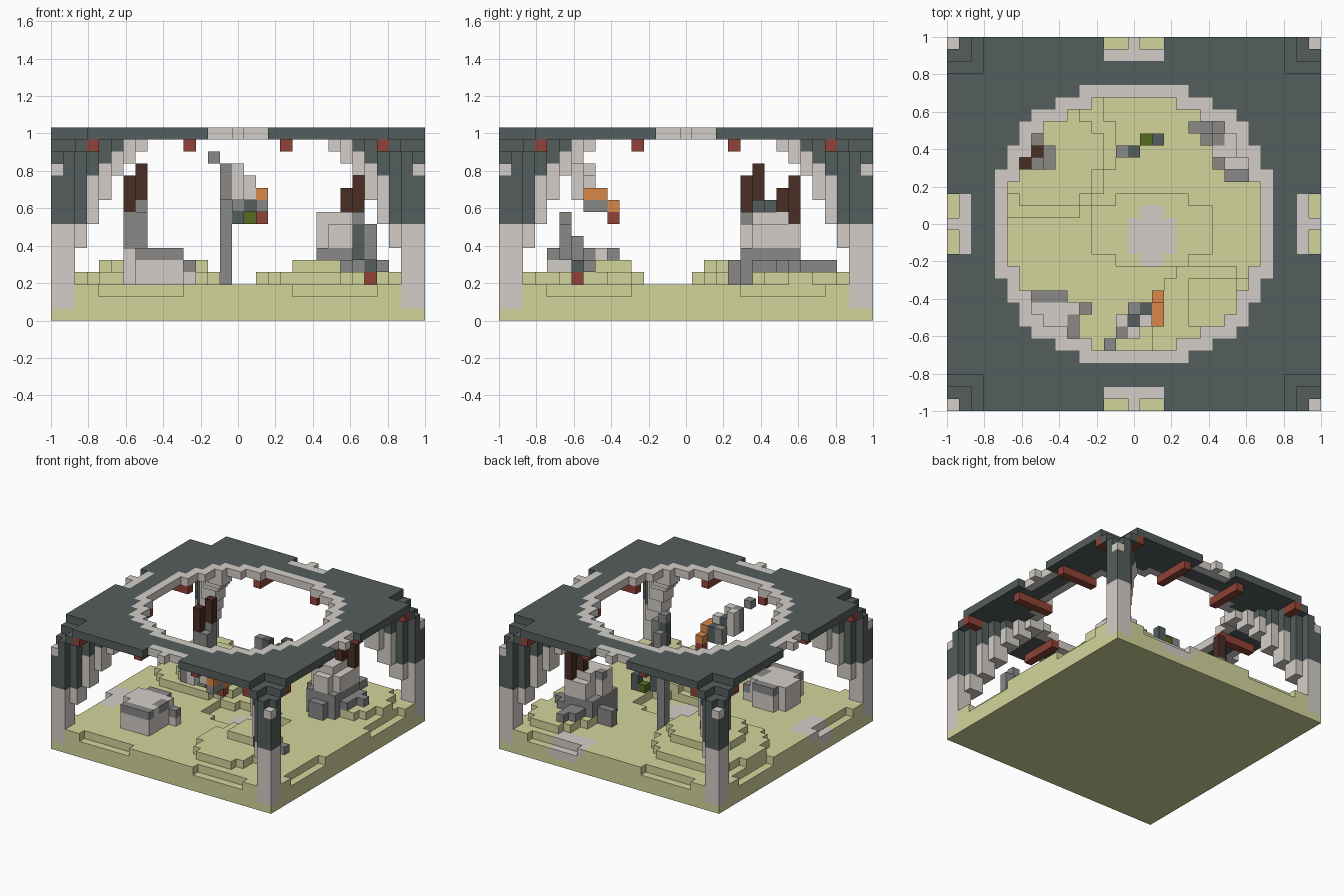
import bpy
import bmesh
from mathutils import Vector

cube = bpy.data.objects.get("Cube")
if cube:
    bpy.data.objects.remove(cube, do_unlink=True)

V = 2 / 31            # block size
E = 15                # outermost block index
SIGNS = [(sx, sy) for sx in (-1, 1) for sy in (-1, 1)]


def linear(c):
    c /= 255
    return c / 12.92 if c <= 0.04 else ((c + 0.055) / 1.055) ** 2.4


def material(name, r, g, b):
    m = bpy.data.materials.new(name)
    m.use_nodes = True
    colour = (linear(r), linear(g), linear(b), 1)
    m.diffuse_color = colour
    m.node_tree.nodes["Principled BSDF"].inputs["Base Color"].default_value = colour
    return m


MATS = [
    material("grass", 211, 213, 156),
    material("pale_stone", 212, 206, 200),
    material("slate", 84, 94, 93),
    material("grey_stone", 136, 136, 135),
    material("red_clay", 142, 66, 55),
    material("dark_wood", 73, 45, 36),
    material("orange_clay", 217, 135, 71),
    material("moss", 86, 107, 33),
]
GRASS, PALE, SLATE, GREY, RED, WOOD, ORANGE, MOSS = range(len(MATS))


def fill(cells, xs, ys, zs, mat):
    """Fill a box of blocks; each range is an inclusive (low, high) pair."""
    for x in range(xs[0], xs[1] + 1):
        for y in range(ys[0], ys[1] + 1):
            for z in range(zs[0], zs[1] + 1):
                cells[x, y, z] = mat


def column(cells, x, y, low, high, mat):
    fill(cells, (x, x), (y, y), (low, high), mat)


def build(name, cells):
    """Make one object from the exposed faces of its blocks."""
    bm = bmesh.new()
    corners = {}

    def vert(p):
        key = tuple(round(c) for c in p)
        if key not in corners:
            corners[key] = bm.verts.new(((key[0] - 0.5) * V, (key[1] - 0.5) * V, key[2] * V))
        return corners[key]

    for cell, mat in cells.items():
        centre = Vector(cell) + Vector((0.5, 0.5, 0.5))
        for axis in range(3):
            for sign in (-1, 1):
                n = Vector((0, 0, 0))
                n[axis] = sign
                if tuple(round(c) for c in Vector(cell) + n) in cells:
                    continue
                u = Vector((0, 0, 0))
                u[(axis + 1) % 3] = 0.5
                w = n.cross(u)
                mid = centre + n / 2
                quad = [vert(mid + p) for p in (-u - w, u - w, u + w, w - u)]
                bm.faces.new(quad).material_index = mat
    bmesh.ops.dissolve_limit(bm, angle_limit=0.01, verts=bm.verts, edges=bm.edges,
                             delimit={'MATERIAL', 'NORMAL'})
    mesh = bpy.data.meshes.new(name)
    bm.to_mesh(mesh)
    bm.free()
    for m in MATS:
        mesh.materials.append(m)
    obj = bpy.data.objects.new(name, mesh)
    bpy.context.collection.objects.link(obj)


def inside(x, y, cx, cy, rx, ry):
    return ((x - cx) / rx) ** 2 + ((y - cy) / ry) ** 2 < 1


# Ground: slab, sunken middle, terraced hills and bare stone patches
HILLS = [(6, -8.5, 4.6, 5, 4), (6.5, -6.5, 2.4, 2.2, 5),
         (-8, 6.5, 6.4, 6.4, 4), (-7, 5.7, 4.3, 4.3, 5),
         (10.5, 9.5, 3.6, 4.2, 4)]
ground = {}
for x in range(-E, E + 1):
    for y in range(-E, E + 1):
        if min(abs(x), abs(y)) >= 14:
            top = 1
        else:
            top = 3
            if inside(x, y, 1.5, -0.5, 5.2, 3.2):
                top = 2
            for hx, hy, rx, ry, level in HILLS:
                if inside(x, y, hx, hy, rx, ry):
                    top = max(top, level)
            # Shallow notches along the rim
            if max(abs(x), abs(y)) == E and 5 <= min(abs(x), abs(y)) <= 11:
                top = 2
        column(ground, x, y, 0, top - 1, GRASS)
        patch = (inside(x, y, 1.5, -1, 2.1, 2.5) or inside(x, y, 6, 14, 2.6, 1.6)
                 or inside(x, y, -14, -5, 1.6, 2.6))
        if patch:
            ground[x, y, top - 1] = PALE
build("ground", ground)

# Corner pillars with stepped brackets climbing towards the ring
STEPS = {13: (6, 8), 12: (8, 12), 11: (10, 13), 10: (12, 14), 9: (13, 15), 8: (14, 15)}
pillars = {}
for sx, sy in SIGNS:
    for a in range(8, E + 1):
        for b in range(8, E + 1):
            x, y, m = a * sx, b * sy, min(a, b)
            if m >= 14:
                column(pillars, x, y, 1, 7, PALE)
                column(pillars, x, y, 8, 12 if a + b == 2 * E else 13, SLATE)
                if a + b == 2 * E:
                    pillars[x, y, 12] = PALE
            elif m in STEPS and abs(a - b) <= 1:
                low, dark = STEPS[m]
                column(pillars, x, y, low, min(dark, E) - 1, PALE)
                column(pillars, x, y, dark, 14, SLATE)
            elif m == 13:
                pillars[x, y, 14] = SLATE
build("corner_pillars", pillars)

# Roof slab with round opening, pale rim, square corner cuts and edge notches
roof = {}
for x in range(-E, E + 1):
    for y in range(-E, E + 1):
        near, far = sorted((abs(x), abs(y)))
        r2 = x * x + y * y
        if near >= 13 or r2 < 114 or (far == E and near in (1, 2)):
            continue
        rim = r2 < 145.5 and far < 12
        notch = far >= 14 and near <= 2
        roof[x, y, E] = PALE if rim or notch else SLATE
build("roof", roof)

# Red beams under the roof
beams = {}
for s in (-1, 1):
    for t in (-1, 1):
        for along, span in ((4, range(10, 15)), (12, range(14, 16))):
            for k in span:
                beams[s * along, t * k, 14] = RED
                beams[t * k, s * along, 14] = RED
build("roof_beams", beams)

# Low boulder at the front
boulder = {}
fill(boulder, (-9, -5), (-10, -6), (3, 5), PALE)
fill(boulder, (-8, -5), (-11, -11), (3, 4), PALE)
fill(boulder, (-8, -5), (-11, -11), (5, 5), GREY)
fill(boulder, (-8, -6), (-6, -6), (5, 5), GREY)
fill(boulder, (-5, -5), (-9, -8), (5, 5), GREY)
column(boulder, -4, -7, 3, 3, PALE)
column(boulder, -4, -7, 4, 4, GREY)
for x, y in ((-9, -10), (-9, -6), (-5, -6)):
    for z in range(3, 6):
        boulder.pop((x, y, z))
build("boulder", boulder)

# Tall rock at the back with timber posts
rock = {}
fill(rock, (7, 10), (5, 9), (3, 5), GREY)
fill(rock, (7, 10), (5, 9), (6, 7), PALE)
fill(rock, (7, 9), (6, 8), (8, 8), PALE)
for x, y in ((7, 5), (10, 5), (7, 9), (7, 8)):
    for z in (6, 7):
        rock.pop((x, y, z))
rock.pop((7, 8, 8))
rock[7, 7, 8] = GREY
fill(rock, (5, 6), (8, 8), (3, 4), GREY)
column(rock, 6, 7, 3, 3, GREY)
fill(rock, (8, 9), (4, 4), (3, 4), GREY)
fill(rock, (11, 11), (6, 9), (3, 4), GREY)
fill(rock, (8, 9), (10, 11), (3, 4), GREY)
column(rock, 12, 8, 3, 4, GREY)
column(rock, 9, 12, 3, 4, GREY)
column(rock, 9, 8, 9, 10, WOOD)
column(rock, 10, 9, 8, 11, WOOD)
build("tall_rock", rock)

# Twin stump on the left hill
stump = {}
for x, y, wood, top in ((-9, 5, 9, 11), (-8, 6, 10, 12)):
    column(stump, x, y, 3, wood - 1, GREY)
    column(stump, x, y, wood, top, WOOD)
column(stump, -8, 5, 3, 8, GREY)
fill(stump, (-7, -7), (5, 6), (3, 5), GREY)
column(stump, -8, 7, 3, 5, GREY)
build("twin_stump", stump)

# Thin post with a mossy arm
post = {}
column(post, -1, 6, 2, 9, GREY)
column(post, 0, 6, 8, 9, SLATE)
column(post, 1, 7, 8, 8, MOSS)
column(post, 2, 7, 8, 9, SLATE)
build("thin_post", post)

# Floating debris at the front
debris = {}
column(debris, -1, -9, 10, 12, GREY)
column(debris, 0, -9, 10, 12, PALE)
column(debris, -1, -8, 10, 12, PALE)
column(debris, 0, -8, 10, 11, SLATE)
column(debris, 1, -8, 10, 11, PALE)
column(debris, -2, -10, 13, 13, GREY)
column(debris, 0, -7, 9, 10, GREY)
column(debris, 1, -7, 9, 10, SLATE)
fill(debris, (2, 2), (-8, -7), (10, 10), ORANGE)
fill(debris, (2, 2), (-8, -7), (9, 9), GREY)
column(debris, 2, -6, 9, 9, ORANGE)
column(debris, 2, -6, 8, 8, RED)
build("floating_debris", debris)

# Small broken marker on the right hill
marker = {}
column(marker, 10, -9, 3, 6, GREY)
column(marker, 10, -10, 5, 7, SLATE)
column(marker, 10, -10, 8, 8, GREY)
column(marker, 11, -10, 5, 7, GREY)
column(marker, 11, -9, 3, 3, RED)
column(marker, 11, -9, 4, 4, SLATE)
column(marker, 12, -8, 4, 4, GREY)
build("broken_marker", marker)
